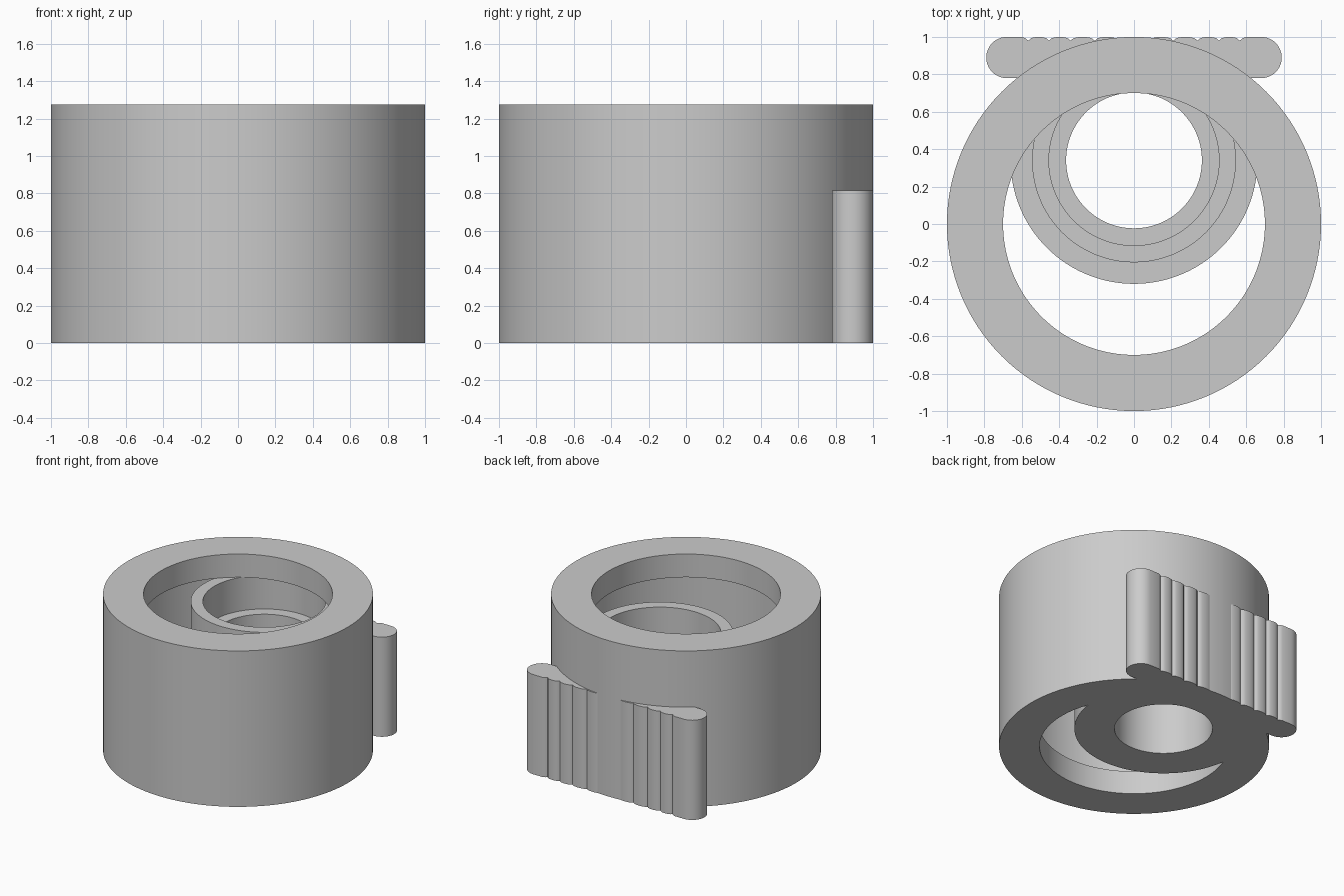
import bpy, bmesh, math

if "Cube" in bpy.data.objects:
    bpy.data.objects.remove(bpy.data.objects["Cube"])

H = 1.275            # body height
LIP = 0.19           # thickness of both rims
TOP = H - LIP        # underside of the upper rim
SPOOL_Y = 0.34       # offset of the inner spool
SEG = 128

grey = bpy.data.materials.new("light_grey")
grey.diffuse_color = (0.6, 0.6, 0.6, 1)
grey.use_nodes = True
grey.node_tree.nodes["Principled BSDF"].inputs["Base Color"].default_value = grey.diffuse_color


def finish(name, bm):
    bmesh.ops.recalc_face_normals(bm, faces=bm.faces)
    mesh = bpy.data.meshes.new(name)
    bm.to_mesh(mesh)
    bm.free()
    mesh.materials.append(grey)
    obj = bpy.data.objects.new(name, mesh)
    bpy.context.collection.objects.link(obj)
    bpy.context.view_layer.objects.active = obj
    obj.select_set(True)
    bpy.ops.object.shade_smooth_by_angle(angle=math.radians(30))
    obj.select_set(False)
    return obj


def lathe(name, profile, cy=0.0):
    """Revolve a closed (radius, z) profile around a vertical axis."""
    bm = bmesh.new()
    rings = []
    for i in range(SEG):
        a = 2 * math.pi * i / SEG
        rings.append([bm.verts.new((r * math.cos(a), cy + r * math.sin(a), z))
                      for r, z in profile])
    n = len(profile)
    for i in range(SEG):
        p, q = rings[i], rings[(i + 1) % SEG]
        for j in range(n):
            k = (j + 1) % n
            bm.faces.new((p[j], q[j], q[k], p[k]))
    return finish(name, bm)


# Outer housing with an inner groove between two rims
lathe("outer_housing", [(1, 0), (1, H), (0.70, H), (0.70, TOP),
                        (0.885, TOP), (0.885, LIP), (0.70, LIP), (0.70, 0)])

# Off-centre spool: bottom flange, tube, stepped bore
lathe("inner_spool", [(0.363, 0), (0.66, 0), (0.66, LIP), (0.545, LIP),
                      (0.545, TOP), (0.455, TOP), (0.455, 0.81), (0.363, 0.81)],
      SPOOL_Y)

# Ribbed grip on the back: right half of its outline, then mirrored
half = []
dips = [0.08, 0.21, 0.34, 0.455, 0.565]
for a, b in zip(dips, dips[1:]):                 # scalloped ribs
    for i in range(8):
        t = i / 8
        half.append((a + (b - a) * t, 0.98 + 0.02 * math.sqrt(1 - (2 * t - 1) ** 2)))
half += [(0.565, 0.98), (0.58, 0.993), (0.60, 1.0)]
for i in range(25):                              # rounded end
    a = math.pi / 2 - math.pi * i / 24
    half.append((0.68 + 0.11 * math.cos(a), 0.89 + 0.11 * math.sin(a)))
for i in range(13):                              # inner edge hidden in the wall
    a = math.asin(0.78 / 0.95) * (1 - i / 12) + math.pi / 2 * (i / 12)
    half.append((0.95 * math.cos(a), 0.95 * math.sin(a)))
half.pop()
outline = half + [(-x, y) for x, y in reversed(half)]

bm = bmesh.new()
base = bm.faces.new([bm.verts.new((x, y, 0)) for x, y in outline])
up = bmesh.ops.extrude_face_region(bm, geom=[base], use_keep_orig=True)
bmesh.ops.translate(bm, vec=(0, 0, 0.815),
                    verts=[g for g in up["geom"] if isinstance(g, bmesh.types.BMVert)])
finish("ribbed_grip", bm)
